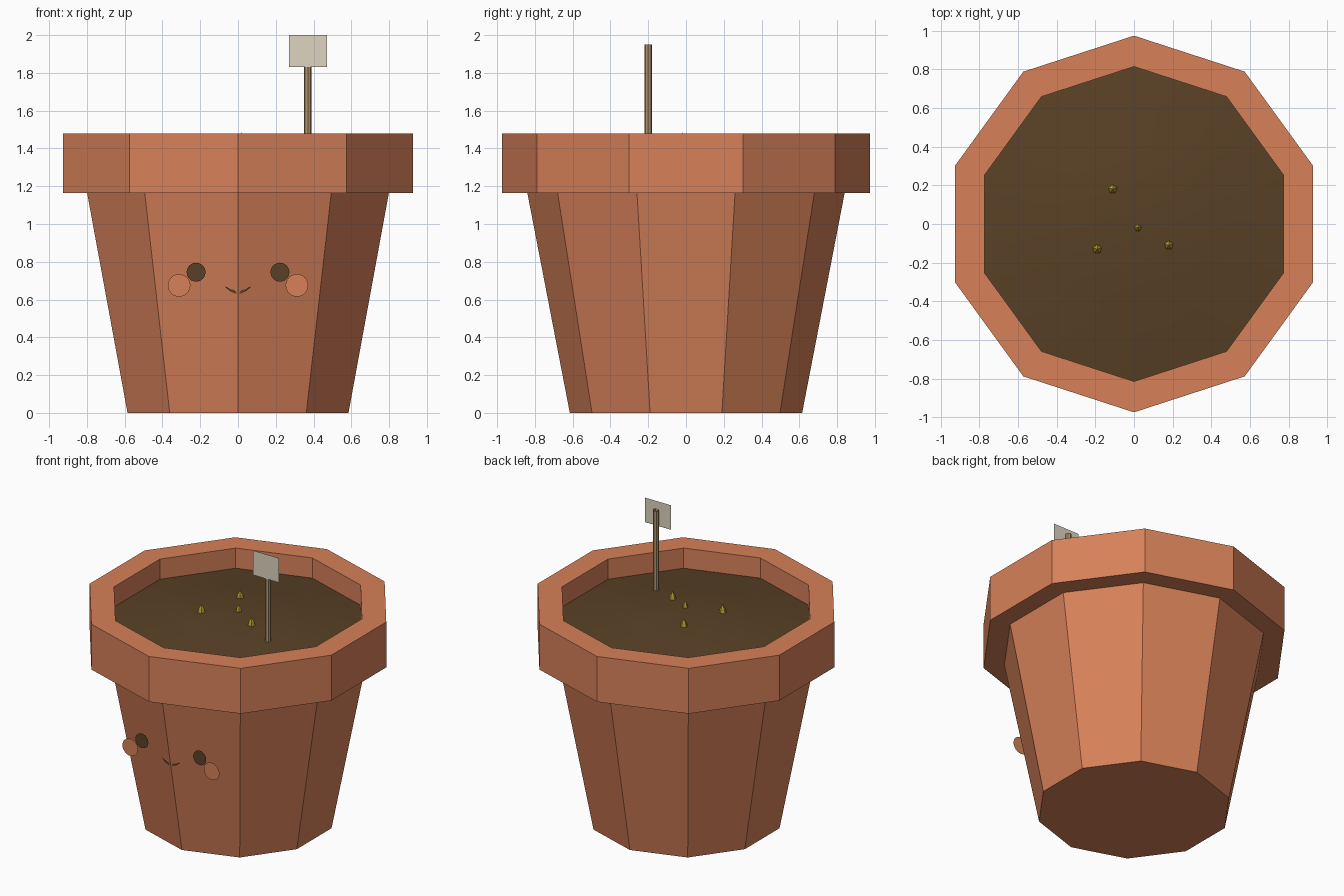
import bpy, bmesh
from math import sin, cos, pi, radians

cube = bpy.data.objects.get("Cube")
if cube:
    bpy.data.objects.remove(cube)


def material(name, rgb):
    m = bpy.data.materials.new(name)
    m.use_nodes = True
    m.diffuse_color = (*rgb, 1)
    m.node_tree.nodes["Principled BSDF"].inputs["Base Color"].default_value = (*rgb, 1)
    return m


TERRACOTTA = material("terracotta", (0.68, 0.22, 0.10))
SOIL = material("dark brown", (0.10, 0.053, 0.019))
WOOD = material("wood", (0.46, 0.30, 0.145))
LABEL = material("pale card", (0.73, 0.66, 0.53))
SEED = material("mustard yellow", (0.47, 0.34, 0.03))


def finish(name, bm, mat, outward=True):
    if outward:
        bmesh.ops.recalc_face_normals(bm, faces=bm.faces)
    mesh = bpy.data.meshes.new(name)
    bm.to_mesh(mesh)
    bm.free()
    mesh.materials.append(mat)
    ob = bpy.data.objects.new(name, mesh)
    bpy.context.collection.objects.link(ob)
    return ob


def lathe(name, profile, sides, mat, centre=(0, 0, 0)):
    """Sweep (radius, height) points round z; radius 0 closes to a point."""
    bm = bmesh.new()
    cx, cy, cz = centre
    rings = []
    for r, z in profile:
        if r == 0:
            rings.append([bm.verts.new((cx, cy, cz + z))] * sides)
        else:
            rings.append([bm.verts.new((cx + r * sin(2 * pi * i / sides),
                                        cy + r * cos(2 * pi * i / sides), cz + z))
                          for i in range(sides)])
    for a, b in zip(rings, rings[1:]):
        for i in range(sides):
            j = (i + 1) % sides
            bm.faces.new(dict.fromkeys((a[i], a[j], b[j], b[i])))
    return finish(name, bm, mat)


def front_plate(name, points, y, mat):
    """Flat face in the x-z plane, facing the front."""
    bm = bmesh.new()
    bm.faces.new([bm.verts.new((x, y, z)) for x, z in points])
    bm.normal_update()
    for f in bm.faces:
        if f.normal.y > 0:
            f.normal_flip()
    return finish(name, bm, mat, outward=False)


def disc(x, z, r, n=24):
    return [(x + r * cos(2 * pi * i / n), z + r * sin(2 * pi * i / n)) for i in range(n)]


# Ten-sided pot with a thick overhanging rim
lathe("pot", [(0, 0), (0.615, 0), (0.84, 1.165), (0.975, 1.165),
              (0.975, 1.48), (0.815, 1.48), (0.815, 1.32)], 10, TERRACOTTA)

# Gently mounded soil
soil = lathe("soil", [(0.815, 1.34), (0.42, 1.397), (0, 1.44)], 10, SOIL)
if soil.data.polygons[0].normal.z < 0:
    soil.data.flip_normals()
for p in soil.data.polygons:
    p.use_smooth = True

# Seeds poking out of the soil
for i, (x, y, z, s) in enumerate([(-0.11, 0.18, 1.41, 1), (-0.19, -0.13, 1.41, 1),
                                  (0.18, -0.11, 1.41, 1), (0.02, -0.02, 1.437, 0.75)]):
    lathe(f"seed_{i + 1}", [(0.026 * s, 0), (0.018 * s, 0.03 * s), (0, 0.063 * s)],
          5, SEED, (x, y, z))

# Face: flat discs and a smile in front of the pot wall
FACE_Y = -0.735
for side, s in (("left", 1), ("right", -1)):
    front_plate(f"{side}_eye", disc(0.222 * s, 0.745, 0.05), FACE_Y - 0.002, SOIL)
    front_plate(f"{side}_cheek", disc(0.312 * s, 0.675, 0.06), FACE_Y, TERRACOTTA)

# Smile: crescent between two arcs, thickest in the middle
STEPS = 12
ts = [-1 + 2 * i / STEPS for i in range(STEPS + 1)]
lower = [(0.073 * t, 0.63 + 0.044 * t * t) for t in ts]
upper = [(0.073 * t, 0.648 + 0.026 * t * t) for t in reversed(ts[1:-1])]
front_plate("smile", lower + upper, FACE_Y, SOIL)

# Plant label: open post with a thin card on its front
lathe("label_post", [(0.02, 1.36), (0.02, 1.95)], 8, WOOD, (0.37, -0.2, 0))
front_plate("label_card", [(0.27, 1.83), (0.47, 1.83), (0.47, 2.0), (0.27, 2.0)], -0.221, LABEL)
